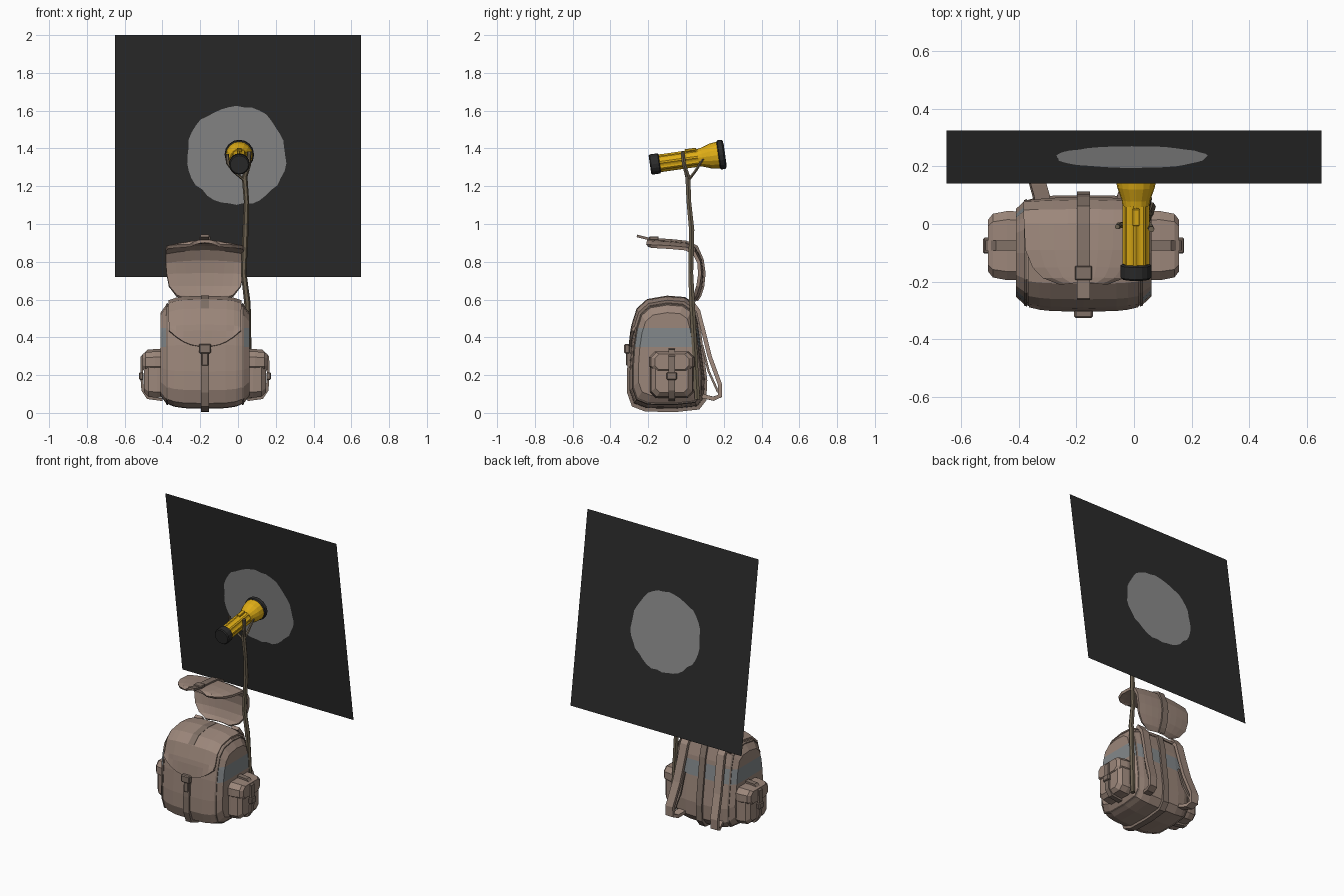
import bpy, bmesh, math, random
from mathutils import Vector, Matrix

if "Cube" in bpy.data.objects:
    bpy.data.objects.remove(bpy.data.objects["Cube"])

random.seed(4)


def material(name, rgb):
    m = bpy.data.materials.new(name)
    m.diffuse_color = (*rgb, 1)
    m.use_nodes = True
    m.node_tree.nodes["Principled BSDF"].inputs["Base Color"].default_value = m.diffuse_color
    return m


CANVAS = material("canvas brown", (0.33, 0.24, 0.195))
STRAP = material("strap brown", (0.22, 0.165, 0.135))
REFLECT = material("reflective grey", (0.23, 0.25, 0.26))
BLACK = material("black", (0.024, 0.024, 0.024))
LIGHT = material("light spot grey", (0.26, 0.26, 0.26))
YELLOW = material("torch yellow", (0.74, 0.42, 0.008))
WOOD = material("wood", (0.15, 0.12, 0.08))


def finish(name, bm, *mats):
    bmesh.ops.recalc_face_normals(bm, faces=bm.faces)
    me = bpy.data.meshes.new(name)
    bm.to_mesh(me)
    bm.free()
    for m in mats:
        me.materials.append(m)
    ob = bpy.data.objects.new(name, me)
    bpy.context.collection.objects.link(ob)
    return ob


def skin(rings, closed):
    bm = bmesh.new()
    vs = [[bm.verts.new(p) for p in r] for r in rings]
    n = len(rings[0])
    for a, b in zip(vs, vs[1:]):
        for i in range(n if closed else n - 1):
            j = (i + 1) % n
            bm.faces.new((a[i], a[j], b[j], b[i]))
    if closed:
        bm.faces.new(vs[0])
        bm.faces.new(vs[-1])
    return bm


def loft(name, rings, mat):
    return finish(name, skin(rings, True), mat)


def sheet(name, rows, mat, thick):
    ob = finish(name, skin(rows, False), mat)
    mod = ob.modifiers.new("thickness", 'SOLIDIFY')
    mod.thickness, mod.offset = thick, 0
    return ob


def ribbon(name, path, width, mat, thick=0.015):
    w = Vector(width) / 2
    return sheet(name, [[Vector(p) - w, Vector(p) + w] for p in path], mat, thick)


def box(name, centre, size, mat):
    bm = bmesh.new()
    bmesh.ops.create_cube(bm, size=1, matrix=Matrix.Translation(centre) @ Matrix.Diagonal((*size, 1)))
    bmesh.ops.bevel(bm, geom=bm.edges[:], offset=min(size) * 0.2, segments=1, affect='EDGES')
    return finish(name, bm, mat)


# Pack body: a side profile (y, z), shrunk towards the two sides
CX, CY, CZ = -0.175, -0.1, 0.305
PROFILE = [(-0.21, 0.025), (-0.275, 0.05), (-0.3, 0.12), (-0.3, 0.22), (-0.29, 0.36), (-0.275, 0.46),
           (-0.25, 0.54), (-0.2, 0.585), (-0.1, 0.602), (-0.01, 0.595), (0.04, 0.56), (0.062, 0.48),
           (0.08, 0.34), (0.1, 0.18), (0.095, 0.08), (0.06, 0.035), (-0.06, 0.022)]
SECTIONS = [(0, 1), (0.11, 0.99), (0.165, 0.96), (0.205, 0.9), (0.235, 0.76)]


def scale_at(u):
    for (x0, s0), (x1, s1) in zip(SECTIONS, SECTIONS[1:]):
        if abs(u) <= x1:
            return s0 + (s1 - s0) * (abs(u) - x0) / (x1 - x0)
    return SECTIONS[-1][1]


def section(u, grow=0.0, pts=PROFILE):
    s = scale_at(u) + grow
    return [Vector((CX + u, CY + (y - CY) * s, CZ + (z - CZ) * s)) for y, z in pts]


us = [-x for x, _ in SECTIONS[:0:-1]] + [x for x, _ in SECTIONS]
bm = skin([section(u) for u in us], True)
for z in (0.35, 0.45):
    bmesh.ops.bisect_plane(bm, geom=bm.verts[:] + bm.edges[:] + bm.faces[:],
                           plane_co=(0, 0, z), plane_no=(0, 0, 1))
bmesh.ops.recalc_face_normals(bm, faces=bm.faces)
for f in bm.faces:  # reflective band round the sides and back
    if 0.35 < f.calc_center_median().z < 0.45 and f.normal.y > -0.8:
        f.material_index = 1
finish("pack_body", bm, CANVAS, REFLECT)

# Closed flap with a curved lower edge
rows = []
for u in [i * 0.19 / 5 for i in range(-5, 6)]:
    low = 0.35 + 0.09 * abs(u / 0.19) ** 2.5
    rows.append(section(u, 0.035, [(-0.29, low), (-0.281, max(0.43, low + 0.02))] + PROFILE[5:11]))
sheet("front_flap", rows, CANVAS, 0.015)

# Centre strap, buckle and edge piping
loft("centre_strap", [section(u, 0.065) for u in (-0.022, 0.022)], STRAP)
box("front_buckle", (CX, -0.312, 0.34), (0.065, 0.03, 0.05), STRAP)
box("strap_end", (CX, -0.308, 0.29), (0.035, 0.018, 0.08), STRAP)
for s in (-1, 1):
    loft("edge_piping", [section(s * u, 0.02) for u in (0.196, 0.206)], STRAP)

for s in (-1, 1):
    # Shoulder straps looping away from the back
    x = CX + s * 0.14
    ribbon("shoulder_strap",
           [(x, 0.02, 0.6), (x, 0.065, 0.54), (x + s * .005, 0.09, 0.44), (x + s * .015, 0.125, 0.3),
            (x + s * .03, 0.18, 0.15), (x + s * .03, 0.18, 0.09), (x + s * .02, 0.145, 0.075),
            (x, 0.085, 0.09)], (0.055, 0, 0), CANVAS, 0.022)
    ribbon("lower_strap", [(x + s * .025, 0.17, 0.11), (x + s * .01, 0.12, 0.22), (x, 0.085, 0.36)],
           (0.04, 0, 0), STRAP, 0.012)

    # Side pocket with its own flap, strap and buckle
    def px(d):
        return CX + s * (0.225 + d)

    def pocket_ring(d, k, hy, z0, z1):
        zc, hz, c = (z0 + z1) / 2, (z1 - z0) / 2, 0.03
        q = [(-hy, c - hz), (-hy, hz - c), (c - hy, hz), (hy - c, hz),
             (hy, hz - c), (hy, c - hz), (hy - c, -hz), (c - hy, -hz)]
        return [(px(d), -0.075 + a * k, zc + b * k) for a, b in q]

    loft("side_pocket", [pocket_ring(d, k, 0.115, 0.08, 0.31)
                         for d, k in ((-0.03, 0.98), (0.03, 1), (0.075, 0.95), (0.098, 0.75))], CANVAS)
    loft("pocket_flap", [pocket_ring(d, k, 0.12, 0.215, 0.325)
                         for d, k in ((-0.03, 0.98), (0.04, 1), (0.09, 0.92), (0.106, 0.75))], CANVAS)
    ribbon("pocket_strap", [(px(d), -0.075, z) for d, z in
                            ((0, 0.333), (0.075, 0.328), (0.108, 0.295), (0.11, 0.2), (0.104, 0.12),
                             (0.078, 0.08), (0, 0.07))], (0, 0.034, 0), STRAP)
    box("pocket_buckle", (px(0.112), -0.075, 0.195), (0.024, 0.055, 0.04), STRAP)

# Open flap standing above the pack: y, z, half width
FLAP = [(0.045, 0.595, 0.09), (0.062, 0.62, 0.15), (0.078, 0.67, 0.19), (0.085, 0.74, 0.203),
        (0.075, 0.81, 0.208), (0.045, 0.868, 0.208), (0, 0.893, 0.205), (-0.09, 0.902, 0.2),
        (-0.15, 0.905, 0.175), (-0.185, 0.907, 0.14), (-0.205, 0.91, 0.08)]
rows = []
for y, z, h in FLAP:
    row = []
    for i in range(-4, 5):
        k = i / 4
        up = min(max((z - 0.7) / 0.2, 0), 1)
        row.append((CX + k * h, y - 0.015 * k * k * (1 - up), z - 0.025 * k * k * up))
    rows.append(row)
sheet("open_flap", rows, CANVAS, 0.018)
ribbon("open_flap_strap", [(CX, y + 0.012 * (z < 0.88), z + 0.012 * (z > 0.84)) for y, z, _ in FLAP[:9]]
       + [(CX, -0.2, 0.922), (CX, -0.26, 0.937)], (0.045, 0, 0), STRAP, 0.014)
box("open_flap_buckle", (CX, -0.17, 0.925), (0.06, 0.05, 0.02), STRAP)


# Forked stick
def stick(name, path):
    loft(name, [[(x + r * math.cos(a * math.pi / 3), y + r * math.sin(a * math.pi / 3), z)
                 for a in range(6)] for x, y, z, r in path], WOOD)


stick("stick", [(0.06, 0.06, 0.07, .016), (0.055, 0.045, 0.35, .016), (0.05, 0.032, 0.58, .017),
                (0.03, 0.025, 0.74, .015), (0.04, 0.03, 0.97, .016), (0.045, 0.015, 1.12, .014),
                (0.035, 0.01, 1.25, .015), (0.056, -0.01, 1.31, .012), (0.06, -0.018, 1.385, .011)])
stick("stick_fork_front", [(0.035, 0.01, 1.23, .012), (-0.02, 0, 1.275, .011), (-0.052, -0.005, 1.32, .011),
                           (-0.058, -0.01, 1.37, .009)])
stick("stick_fork_back", [(0.037, 0.015, 1.235, .011), (0.045, 0.05, 1.28, .01), (0.055, 0.09, 1.345, .008)])


# Torch: lathed around a tilted axis
TORCH = Matrix.Translation((0.007, 0, 1.341)) @ Matrix.Rotation(math.radians(8), 4, 'X')


def lathe(name, prof, mat, sides=16, rib=0.0):
    rings = []
    for y, r in prof:
        rings.append([])
        for i in range(sides):
            a = 2 * math.pi * i / sides
            q = r * (1 - rib * (i % 4 > 1))
            rings[-1].append(TORCH @ Vector((q * math.cos(a), y, q * math.sin(a))))
    return loft(name, rings, mat)


lathe("torch_end_cap", [(-0.193, 0.048), (-0.187, 0.054), (-0.145, 0.054), (-0.14, 0.047)], BLACK)
lathe("torch_barrel", [(-0.14, 0.047), (0.07, 0.047)], YELLOW, 32, 0.1)
lathe("torch_head", [(0.065, 0.047), (0.085, 0.05), (0.13, 0.066), (0.178, 0.072)], YELLOW)
lathe("torch_lens_ring", [(0.172, 0.072), (0.177, 0.078), (0.2, 0.078), (0.207, 0.07)], BLACK)
lathe("torch_lens", [(0.2, 0.06), (0.209, 0.06)], LIGHT)
switch = box("torch_switch", (0, 0.03, 0.048), (0.025, 0.06, 0.014), YELLOW)
switch.data.transform(TORCH)

# Leaning dark screen with an uneven spot of light
bm = bmesh.new()


def on_screen(x, z):
    return bm.verts.new((x, 0.325 - 0.185 * (z - 0.72) / 1.28, z))


inner, outer, N = [], [], 40
for i in range(N):
    c, s = math.cos(2 * math.pi * i / N), math.sin(2 * math.pi * i / N)
    m, r = max(abs(c), abs(s)), 0.262 + random.uniform(-0.008, 0.008)
    inner.append(on_screen(-0.008 + r * c, 1.363 + r * s))
    outer.append(on_screen(0.65 * c / m, 1.36 + 0.64 * s / m))
for i in range(N):
    j = (i + 1) % N
    bm.faces.new((inner[i], outer[i], outer[j], inner[j]))
bm.faces.new(inner).material_index = 1
finish("screen", bm, BLACK, LIGHT)
